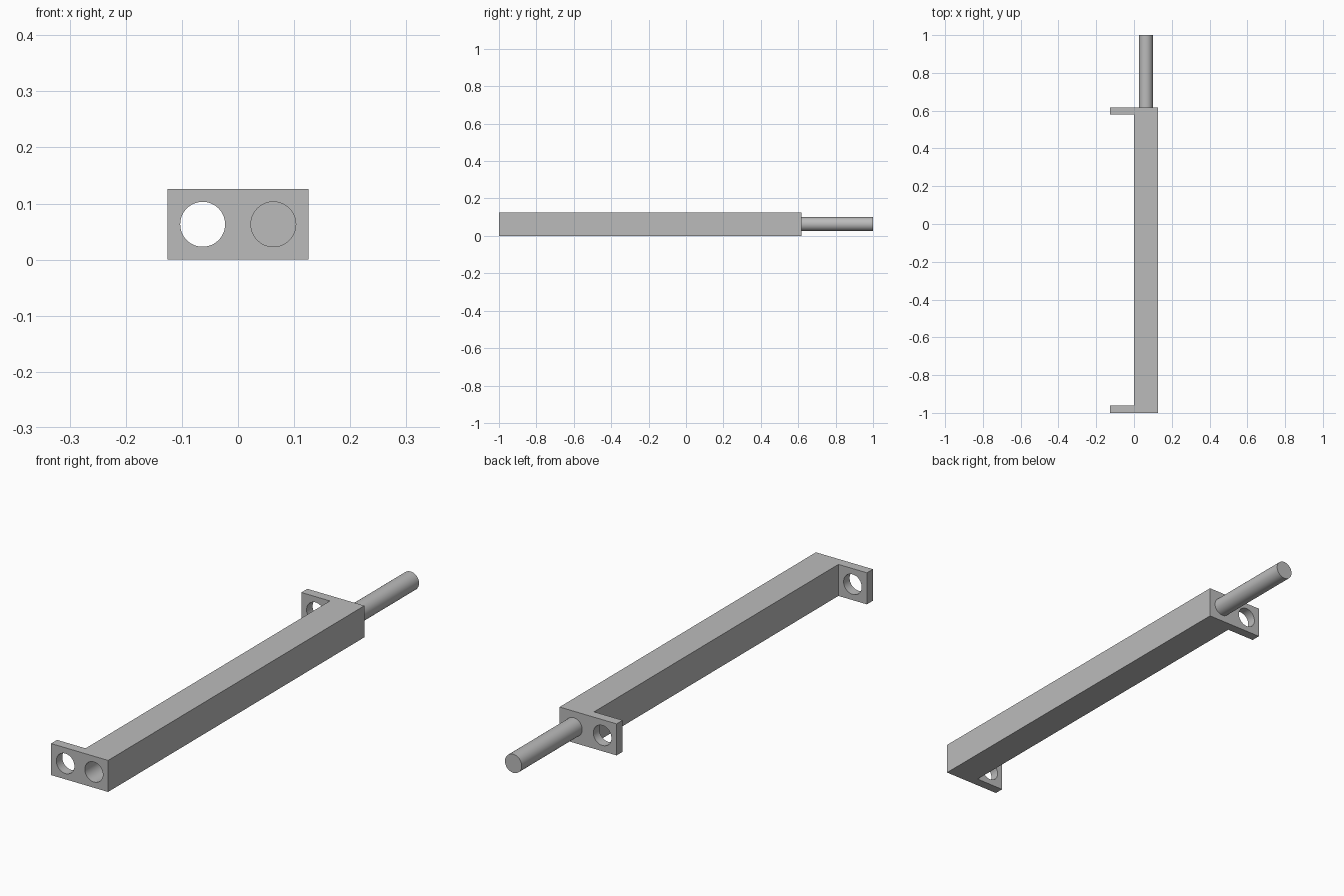
import bpy
import math

cube = bpy.data.objects.get("Cube")
if cube:
    bpy.data.objects.remove(cube, do_unlink=True)

WIDTH = 0.126            # square section of the housing and of each lug
FRONT, BACK, TIP = -1.0, 0.618, 1.0
LUG = 0.038              # lug thickness
HOLE_R, ROD_R = 0.04, 0.037
MID = WIDTH / 2

steel = bpy.data.materials.new("plain grey metal")
steel.use_nodes = True
grey = (0.5, 0.5, 0.5, 1.0)
steel.diffuse_color = grey
steel.node_tree.nodes["Principled BSDF"].inputs["Base Color"].default_value = grey


def prism(name, outline, height):
    """Extrude a flat outline upwards from the ground."""
    n = len(outline)
    verts = [(x, y, z) for z in (0, height) for x, y in outline]
    faces = [tuple(reversed(range(n))), tuple(range(n, 2 * n))]
    faces += [(i, (i + 1) % n, (i + 1) % n + n, i + n) for i in range(n)]
    mesh = bpy.data.meshes.new(name)
    mesh.from_pydata(verts, [], faces)
    obj = bpy.data.objects.new(name, mesh)
    bpy.context.collection.objects.link(obj)
    return obj


def cylinder(name, x, y0, y1, radius):
    """Round bar lying along y."""
    bpy.ops.mesh.primitive_cylinder_add(
        vertices=64, radius=radius, depth=y1 - y0,
        location=(x, (y0 + y1) / 2, MID), rotation=(math.pi / 2, 0, 0))
    obj = bpy.context.object
    obj.name = name
    return obj


def shade(obj):
    bpy.ops.object.select_all(action="DESELECT")
    obj.select_set(True)
    bpy.context.view_layer.objects.active = obj
    bpy.ops.object.shade_smooth_by_angle(angle=math.radians(30))


# Housing with a mounting lug at each end, as one C-shaped outline
housing = prism("housing", [
    (-WIDTH, FRONT), (WIDTH, FRONT), (WIDTH, BACK), (-WIDTH, BACK),
    (-WIDTH, BACK - LUG), (0, BACK - LUG), (0, FRONT + LUG), (-WIDTH, FRONT + LUG),
], WIDTH)
housing.data.materials.append(steel)

# Lug holes and the deep bore in the front of the housing
cutters = [
    cylinder("front_lug_cutter", -MID, FRONT - LUG, FRONT + 2 * LUG, HOLE_R),
    cylinder("back_lug_cutter", -MID, BACK - 2 * LUG, BACK + LUG, HOLE_R),
    cylinder("bore_cutter", MID, FRONT - LUG, BACK - LUG, HOLE_R),
]
for cutter in cutters:
    cut = housing.modifiers.new(cutter.name, "BOOLEAN")
    cut.operation = "DIFFERENCE"
    cut.solver = "EXACT"
    cut.object = cutter
    bpy.ops.object.select_all(action="DESELECT")
    bpy.context.view_layer.objects.active = housing
    bpy.ops.object.modifier_apply(modifier=cut.name)
    bpy.data.objects.remove(cutter, do_unlink=True)
shade(housing)

# Rod sticking out of the back
rod = cylinder("rod", MID, BACK - LUG / 2, TIP, ROD_R)
rod.data.materials.append(steel)
shade(rod)
